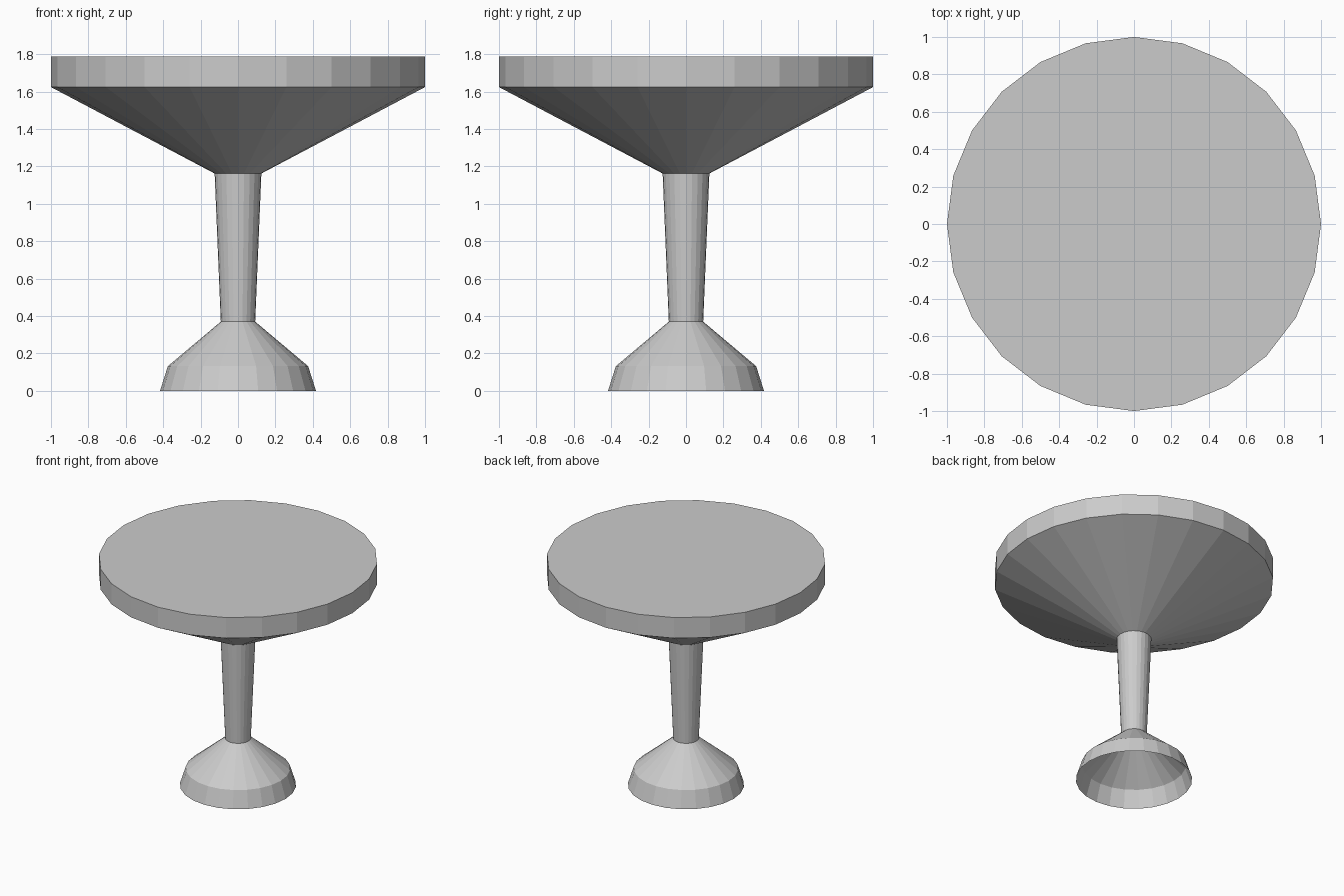
import bpy
import bmesh
from math import tau

SIDES = 24

cube = bpy.data.objects.get("Cube")
if cube:
    bpy.data.objects.remove(cube, do_unlink=True)

grey = bpy.data.materials.new("plain_grey")
grey.use_nodes = True
colour = (0.6, 0.6, 0.6, 1)
grey.diffuse_color = colour
grey.node_tree.nodes["Principled BSDF"].inputs["Base Color"].default_value = colour


def lathe(name, profile):
    """Revolve (radius, height) points around the z axis with flat facets."""
    bm = bmesh.new()
    verts = [bm.verts.new((r, 0, z)) for r, z in profile]
    edges = [bm.edges.new(pair) for pair in zip(verts, verts[1:])]
    bmesh.ops.spin(bm, geom=verts + edges, cent=(0, 0, 0), axis=(0, 0, 1),
                   angle=tau, steps=SIDES, use_duplicate=False)
    bmesh.ops.remove_doubles(bm, verts=bm.verts, dist=0.0005)
    bmesh.ops.recalc_face_normals(bm, faces=bm.faces)
    # Open shells: make the walls face away from the axis
    wall = max(bm.faces, key=lambda f: f.calc_center_median().xy.length)
    if wall.normal.xy.dot(wall.calc_center_median().xy) < 0:
        bmesh.ops.reverse_faces(bm, faces=bm.faces)
    mesh = bpy.data.meshes.new(name)
    bm.to_mesh(mesh)
    bm.free()
    mesh.materials.append(grey)
    obj = bpy.data.objects.new(name, mesh)
    bpy.context.collection.objects.link(obj)
    return obj


# Flat round top with a straight rim and a conical underside
lathe("table_top", [(0.125, 1.162), (1, 1.624), (1, 1.787), (0, 1.787)])
# Slim column, widening upward
lathe("stem", [(0.092, 0.37), (0.125, 1.162)])
# Hollow flared foot, open underneath
lathe("base", [(0.417, 0), (0.375, 0.132), (0.092, 0.37)])
